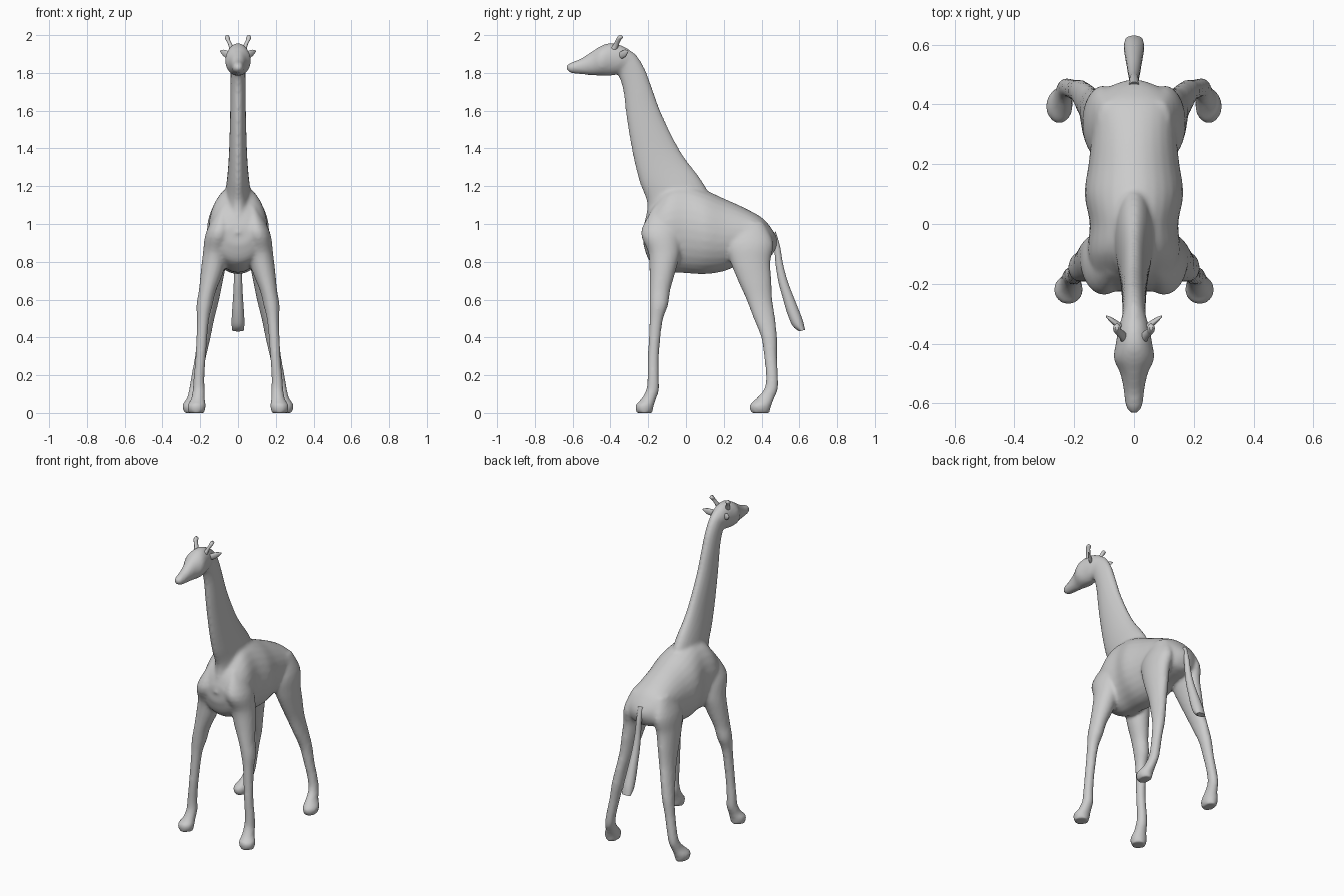
import bpy
import bmesh
import math
from mathutils import Vector

if "Cube" in bpy.data.objects:
    bpy.data.objects.remove(bpy.data.objects["Cube"], do_unlink=True)

# One plain grey for the whole animal
grey = bpy.data.materials.new("plain grey")
grey.use_nodes = True
grey.diffuse_color = (0.6, 0.6, 0.6, 1)
grey.node_tree.nodes["Principled BSDF"].inputs["Base Color"].default_value = grey.diffuse_color


def profile_ring(section):
    """Ellipse spanning two side-profile points (y, z), with a half width in x."""
    y_a, z_a, y_b, z_b, half_width = section
    first, second = Vector((0, y_a, z_a)), Vector((0, y_b, z_b))
    return (first + second) / 2, Vector((half_width, 0, 0)), (second - first) / 2


def upright_ring(section):
    """Vertical ellipse across the body at y, from bottom to top."""
    y, bottom, top, half_width = section
    return profile_ring((y, bottom, y, top, half_width))


def level_ring(section, side=1):
    """Horizontal ellipse at height z, used for legs and horns."""
    z, front, back, inner, outer = section
    centre = Vector((side * (inner + outer) / 2, (front + back) / 2, z))
    return centre, Vector(((outer - inner) / 2, 0, 0)), Vector((0, (back - front) / 2, 0))


def spline(a, b, c, d, t):
    """Smooth interpolation between b and c."""
    return b + (c - a) * t / 2 + (a * 2 - b * 5 + c * 4 - d) * t * t / 2 \
        + (b * 3 - a - c * 3 + d) * t * t * t / 2


def loft(name, rings, steps=4, sides=28):
    """Skin a smooth tube through elliptical rings and close both ends."""
    dense = []
    last = len(rings) - 1
    for i in range(last):
        window = [rings[max(0, min(last, i + k))] for k in (-1, 0, 1, 2)]
        for s in range(steps):
            dense.append([spline(*parts, s / steps) for parts in zip(*window)])
    dense.append(rings[-1])

    bm = bmesh.new()
    loops = []
    for centre, across, along in dense:
        angles = [math.tau * k / sides for k in range(sides)]
        loops.append([bm.verts.new(centre + across * math.cos(a) + along * math.sin(a))
                      for a in angles])
    for low, high in zip(loops, loops[1:]):
        for k in range(sides):
            n = (k + 1) % sides
            bm.faces.new((low[k], low[n], high[n], high[k]))
    bm.faces.new(loops[0])
    bm.faces.new(loops[-1])
    bmesh.ops.recalc_face_normals(bm, faces=bm.faces)

    mesh = bpy.data.meshes.new(name)
    bm.to_mesh(mesh)
    bm.free()
    mesh.materials.append(grey)
    obj = bpy.data.objects.new(name, mesh)
    bpy.context.collection.objects.link(obj)
    return obj


def select_only(objects):
    bpy.ops.object.select_all(action="DESELECT")
    for obj in objects:
        obj.select_set(True)
    bpy.context.view_layer.objects.active = objects[0]


# Trunk: y, bottom, top, half width
trunk = loft("body", [upright_ring(s) for s in (
    (-.225, .89, .99, .07), (-.19, .8, 1.08, .13), (-.1, .75, 1.19, .155),
    (0, .74, 1.21, .148), (.1, .735, 1.18, .165), (.2, .75, 1.135, .152),
    (.3, .79, 1.09, .142), (.4, .81, 1.035, .142), (.45, .83, .98, .1),
    (.48, .88, .93, .03))])

# Neck: front point, back point, half width
neck = loft("neck", [profile_ring(s) for s in (
    (-.235, .95, .14, 1.13, .08), (-.205, 1.1, .08, 1.235, .066),
    (-.245, 1.22, 0, 1.34, .054), (-.28, 1.36, -.055, 1.43, .047),
    (-.313, 1.55, -.13, 1.585, .042), (-.333, 1.71, -.18, 1.72, .04),
    (-.36, 1.79, -.215, 1.815, .039), (-.39, 1.83, -.26, 1.89, .04),
    (-.41, 1.88, -.31, 1.93, .035))])

# Head: y, bottom, top, half width
head = loft("head", [upright_ring(s) for s in (
    (-.632, 1.815, 1.84, .012), (-.61, 1.8, 1.855, .028), (-.56, 1.793, 1.874, .034),
    (-.5, 1.788, 1.912, .046), (-.45, 1.785, 1.943, .068), (-.4, 1.785, 1.958, .061),
    (-.34, 1.8, 1.945, .05), (-.28, 1.84, 1.905, .03))])

# Leg sections: height, front, back, inner, outer
FRONT_LEG = (
    (1.09, -.17, -.07, .05, .1), (.96, -.238, -.03, .03, .168), (.85, -.2, -.03, .05, .185),
    (.75, -.193, -.055, .075, .197), (.65, -.193, -.083, .115, .207),
    (.57, -.193, -.095, .135, .22), (.48, -.193, -.125, .155, .218),
    (.3, -.202, -.143, .17, .225), (.18, -.204, -.143, .178, .236),
    (.12, -.212, -.143, .175, .24), (.07, -.24, -.16, .175, .25),
    (.04, -.268, -.17, .17, .268), (0, -.262, -.178, .178, .262))
HIND_LEG = (
    (1.01, .28, .41, .05, .12), (.9, .215, .462, .04, .165), (.8, .235, .447, .06, .175),
    (.7, .275, .452, .08, .18), (.6, .32, .457, .1, .185), (.5, .358, .472, .125, .198),
    (.4, .398, .482, .145, .215), (.3, .413, .482, .168, .228), (.2, .423, .487, .188, .246),
    (.13, .415, .487, .2, .258), (.08, .375, .468, .205, .27),
    (.04, .337, .452, .205, .294), (0, .345, .442, .212, .285))

legs = []
for side, label in ((1, "left"), (-1, "right")):
    for part, sections in (("front_leg", FRONT_LEG), ("hind_leg", HIND_LEG)):
        legs.append(loft(label + "_" + part, [level_ring(s, side) for s in sections]))

    # Horns lean outward and backward, ending in a small knob
    loft(label + "_horn", [level_ring(s, side) for s in (
        (1.92, -.405, -.365, .012, .045), (1.95, -.385, -.355, .03, .052),
        (1.975, -.372, -.343, .042, .065), (1.988, -.365, -.333, .044, .07),
        (2, -.355, -.342, .052, .063))], sides=14)

    # Leaf-shaped ears point sideways and back
    ear = []
    for x, y, z, thick, tall in ((.03, -.355, 1.89, .01, .012), (.05, -.34, 1.895, .013, .02),
                                 (.075, -.322, 1.905, .01, .018), (.094, -.308, 1.915, .003, .004)):
        ear.append((Vector((side * x, y, z)), Vector((0, thick, 0)), Vector((0, 0, tall))))
    loft(label + "_ear", ear, sides=14)

# Tail with a thicker tuft: front point, back point, half width
loft("tail", [profile_ring(s) for s in (
    (.44, .92, .475, .96, .02), (.465, .87, .498, .88, .016), (.475, .78, .513, .79, .018),
    (.49, .69, .537, .7, .022), (.512, .61, .567, .62, .026), (.535, .53, .595, .55, .031),
    (.565, .46, .618, .49, .034), (.6, .432, .63, .44, .03))], sides=20)

# Fuse trunk, neck, head and legs into one skin and soften the joins
select_only([trunk, neck, head] + legs)
bpy.ops.object.join()
remesh = trunk.modifiers.new("fuse", "REMESH")
remesh.mode = "VOXEL"
remesh.voxel_size = .01
soften = trunk.modifiers.new("soften", "SMOOTH")
soften.factor = .5
soften.iterations = 6
bpy.ops.object.convert(target="MESH")
trunk.data.materials.clear()
trunk.data.materials.append(grey)

# Smooth shading everywhere
select_only([o for o in bpy.context.scene.objects if o.type == "MESH"])
bpy.ops.object.shade_smooth_by_angle(angle=math.radians(50))
